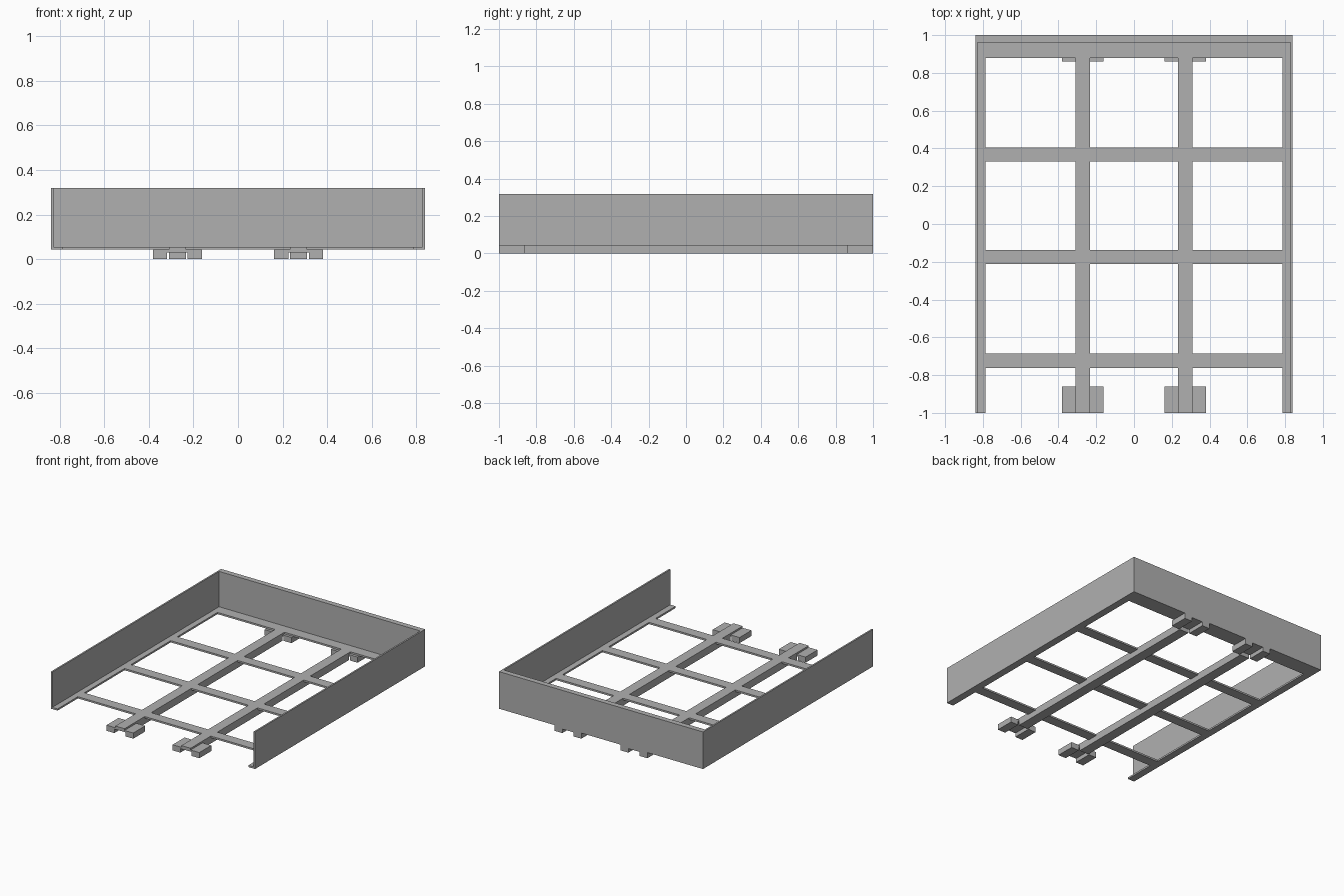
import bpy
import bmesh
from mathutils import Vector

default = bpy.data.objects.get("Cube")
if default:
    bpy.data.objects.remove(default, do_unlink=True)

GREY = (0.434, 0.434, 0.434, 1.0)
metal = bpy.data.materials.new("grey metal")
metal.diffuse_color = GREY
metal.use_nodes = True
metal.node_tree.nodes["Principled BSDF"].inputs["Base Color"].default_value = GREY

# Main levels and half sizes
HALF_X, HALF_Y = 0.84, 1.0
DECK_LOW, DECK_TOP, WALL_TOP = 0.042, 0.055, 0.318
WALL, BACK_WALL = 0.012, 0.04
RAIL_IN, BACK_IN = 0.785, 0.88
BEAM_X, BEAM_HALF = 0.272, 0.038
PAD_IN, PAD_OUT, PAD_LEN = 0.046, 0.11, 0.14


def box(name, x, y, z):
    """Box spanning the given (low, high) ranges."""
    low, high = Vector((x[0], y[0], z[0])), Vector((x[1], y[1], z[1]))
    bm = bmesh.new()
    bmesh.ops.create_cube(bm, size=1)
    for v in bm.verts:
        v.co = (low + high) / 2 + v.co * (high - low)
    mesh = bpy.data.meshes.new(name)
    bm.to_mesh(mesh)
    bm.free()
    mesh.materials.append(metal)
    obj = bpy.data.objects.new(name, mesh)
    bpy.context.collection.objects.link(obj)
    return obj


def span(a, b):
    return (min(a, b), max(a, b))


deck = (DECK_LOW, DECK_TOP)
wall = (DECK_LOW, WALL_TOP)

# Back wall and its inner ledge
box("back_wall", (-HALF_X, HALF_X), (HALF_Y - BACK_WALL, HALF_Y), wall)
box("back_rail", (-HALF_X + WALL, HALF_X - WALL), (BACK_IN, HALF_Y - BACK_WALL), deck)

# Cross bars of the floor frame
for name, y in (("front", -0.724), ("middle", -0.175), ("rear", 0.368)):
    box(name + "_cross_bar", (-RAIL_IN, RAIL_IN), (y - 0.038, y + 0.038), deck)

for side, s in (("left", 1), ("right", -1)):
    # Side wall with its floor rail
    box(side + "_wall", span(s * HALF_X, s * (HALF_X - WALL)),
        (-HALF_Y, HALF_Y - BACK_WALL), wall)
    box(side + "_rail", span(s * RAIL_IN, s * (HALF_X - WALL)),
        (-HALF_Y, BACK_IN), deck)

    # Lengthwise beam: thin strip on top, deep web between the end brackets
    cx = s * BEAM_X
    beam = (cx - BEAM_HALF, cx + BEAM_HALF)
    box(side + "_beam_strip", beam, (-HALF_Y, BACK_IN), (0.036, DECK_TOP))
    box(side + "_beam_web", beam, (-HALF_Y + PAD_LEN, HALF_Y - PAD_LEN), (0, 0.036))

    # Channel-shaped bracket at each end: two feet joined by a cap plate
    for end, e in (("front", -1), ("back", 1)):
        y = span(e * HALF_Y, e * (HALF_Y - PAD_LEN))
        label = f"{side}_{end}_bracket"
        box(label + "_cap", (cx - PAD_OUT, cx + PAD_OUT), y, (0.03, 0.042))
        for foot, f in (("left", 1), ("right", -1)):
            box(f"{label}_{foot}_foot",
                span(cx + f * PAD_IN, cx + f * PAD_OUT), y, (0, 0.03))
